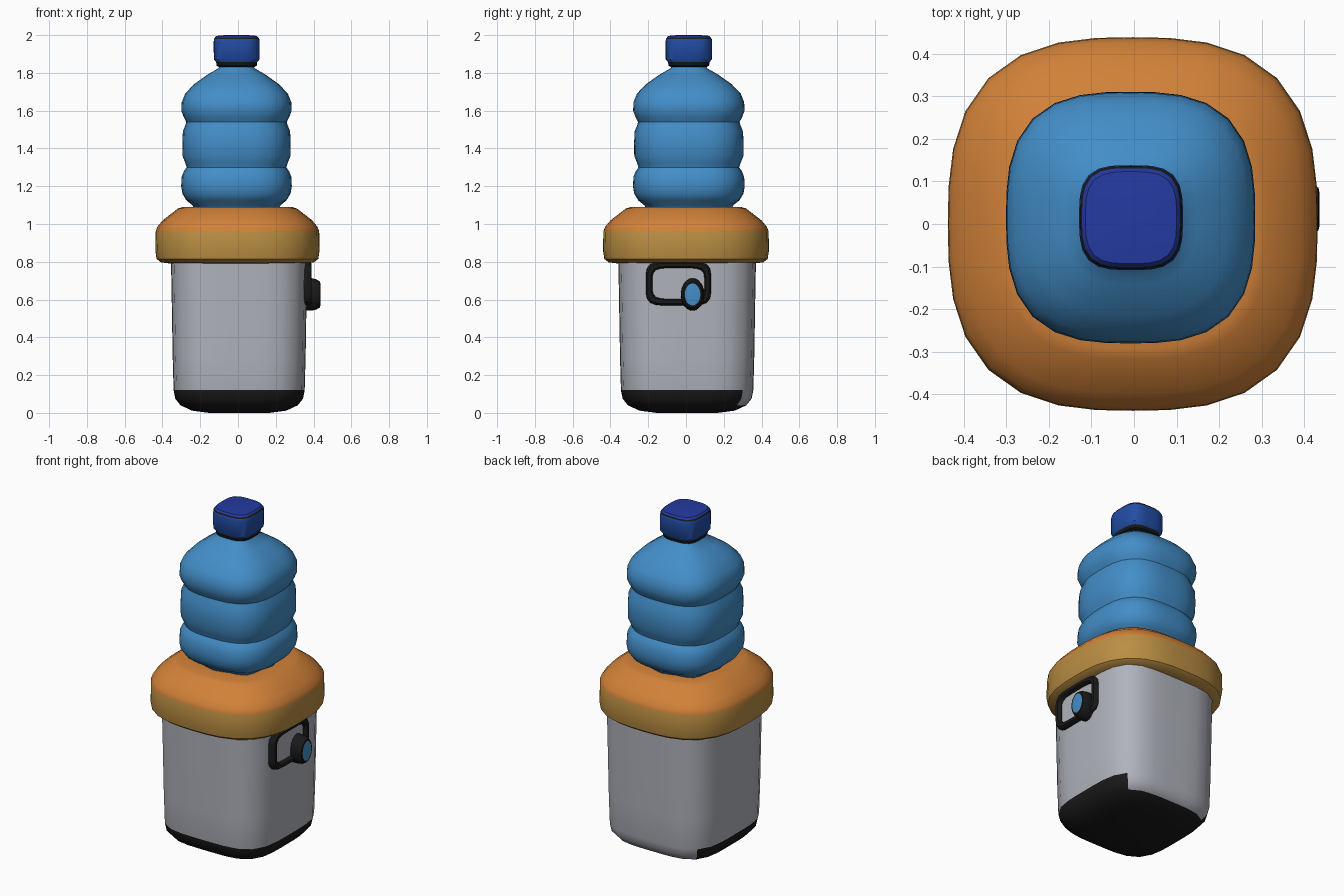
import bpy, bmesh, math

if "Cube" in bpy.data.objects:
    bpy.data.objects.remove(bpy.data.objects["Cube"])


def material(name, r, g, b):
    m = bpy.data.materials.new(name)
    m.diffuse_color = (r, g, b, 1)
    m.use_nodes = True
    m.node_tree.nodes["Principled BSDF"].inputs["Base Color"].default_value = m.diffuse_color
    return m


GREY = material("light grey", 0.43, 0.45, 0.50)
BLACK = material("black", 0.010, 0.010, 0.010)
TAN = material("tan", 0.49, 0.27, 0.055)
ORANGE = material("orange", 0.64, 0.22, 0.04)
BLUE = material("bottle blue", 0.056, 0.27, 0.58)
CAP = material("cap blue", 0.016, 0.075, 0.38)
CAP_TOP = material("cap top blue", 0.018, 0.043, 0.36)


def loft(name, profile, centre, mats, n=3.0, sides=32, axis="z", lobes=0.0, rule=None, angle=40):
    """Stack rounded-square rings (half a, half b, height) into a closed solid.
    rule(face centre, normal) gives the material index."""
    bm = bmesh.new()
    rings = []
    for i, (a, b, h) in enumerate(profile):
        ring = []
        for k in range(sides):
            t = 2 * math.pi * k / sides
            c, s = math.cos(t), math.sin(t)
            r = (abs(c) ** n + abs(s) ** n) ** (-1 / n)
            if lobes and i < 2:
                r *= 1 + lobes * math.cos(8 * t)
            u, v = a * r * c + centre[0], b * r * s + centre[1]
            ring.append(bm.verts.new((u, v, h) if axis == "z" else (h, u, v)))
        rings.append(ring)
    for lo, hi in zip(rings, rings[1:]):
        for k in range(sides):
            j = (k + 1) % sides
            bm.faces.new((lo[k], lo[j], hi[j], hi[k]))
    bm.faces.new(list(reversed(rings[0])))
    bm.faces.new(rings[-1])
    bmesh.ops.recalc_face_normals(bm, faces=bm.faces)
    if rule:
        for f in bm.faces:
            f.material_index = rule(f.calc_center_median(), f.normal)
    me = bpy.data.meshes.new(name)
    bm.to_mesh(me)
    bm.free()
    for m in mats:
        me.materials.append(m)
    ob = bpy.data.objects.new(name, me)
    bpy.context.collection.objects.link(ob)
    bpy.ops.object.select_all(action="DESELECT")
    ob.select_set(True)
    bpy.context.view_layer.objects.active = ob
    bpy.ops.object.shade_smooth_by_angle(angle=math.radians(angle))
    return ob


def square(points):
    return [(a, a * 1.01, h) for a, h in points]


# Container body with dark foot; the grey reaches lower on the back
loft("container_body",
     square([(0.16, 0.0), (0.25, 0.012), (0.31, 0.04), (0.338, 0.075), (0.347, 0.12),
             (0.352, 0.3), (0.357, 0.6), (0.361, 0.82)]),
     (0.006, 0.006), [GREY, BLACK], n=4.0,
     rule=lambda c, nr: 0 if c.z > 0.12 or (c.y > 0.29 and c.z > 0.045) else 1)

# Collar: tan band with an orange sloping shoulder
loft("collar",
     square([(0.35, 0.79), (0.405, 0.797), (0.428, 0.815), (0.435, 0.86), (0.433, 0.96),
             (0.424, 0.985), (0.395, 1.02), (0.315, 1.082), (0.29, 1.09), (0.2, 1.09)]),
     (-0.003, 0.0), [TAN, ORANGE], n=2.8,
     rule=lambda c, nr: 1 if c.z > 0.96 else 0)

# Ribbed bottle
loft("bottle",
     square([(0.21, 1.07), (0.225, 1.10), (0.265, 1.125), (0.286, 1.16), (0.293, 1.20),
             (0.290, 1.25), (0.278, 1.28), (0.264, 1.30), (0.272, 1.325), (0.286, 1.36),
             (0.287, 1.43), (0.284, 1.49), (0.270, 1.525), (0.266, 1.54), (0.279, 1.565),
             (0.292, 1.60), (0.290, 1.645), (0.272, 1.69), (0.225, 1.74), (0.155, 1.79),
             (0.095, 1.825), (0.085, 1.85)]),
     (-0.008, 0.015), [BLUE], n=2.9, lobes=0.04)

# Screw cap with dark trim rings


def cap_colour(c, nr):
    if c.z < 1.857 or 1.977 < c.z < 1.988:
        return 1
    return 2 if c.z > 1.985 else 0


loft("cap",
     square([(0.095, 1.832), (0.106, 1.838), (0.109, 1.857), (0.121, 1.872), (0.122, 1.965),
             (0.120, 1.979), (0.115, 1.987), (0.107, 1.996), (0.06, 2.0)]),
     (-0.007, 0.015), [CAP, BLACK, CAP_TOP], n=3.4, rule=cap_colour)

# Latch frame on the right side, with a recessed grey panel
loft("latch_frame",
     [(0.170, 0.115, 0.335), (0.172, 0.117, 0.375), (0.162, 0.107, 0.390),
      (0.145, 0.090, 0.390), (0.138, 0.083, 0.380), (0.137, 0.082, 0.367)],
     (-0.04, 0.685), [BLACK, GREY], n=5.0, sides=40, axis="x",
     rule=lambda c, nr: 1 if nr.x > 0.9 and abs(c.y + 0.04) < 0.05 and abs(c.z - 0.685) < 0.05 else 0)

# Round button with a blue face
loft("latch_button",
     [(0.060, 0.085, 0.35), (0.062, 0.086, 0.39), (0.060, 0.080, 0.415),
      (0.050, 0.068, 0.434), (0.041, 0.058, 0.436)],
     (0.035, 0.627), [BLACK, BLUE], n=2.0, sides=24, axis="x",
     rule=lambda c, nr: 1 if c.x > 0.4355 else 0)
